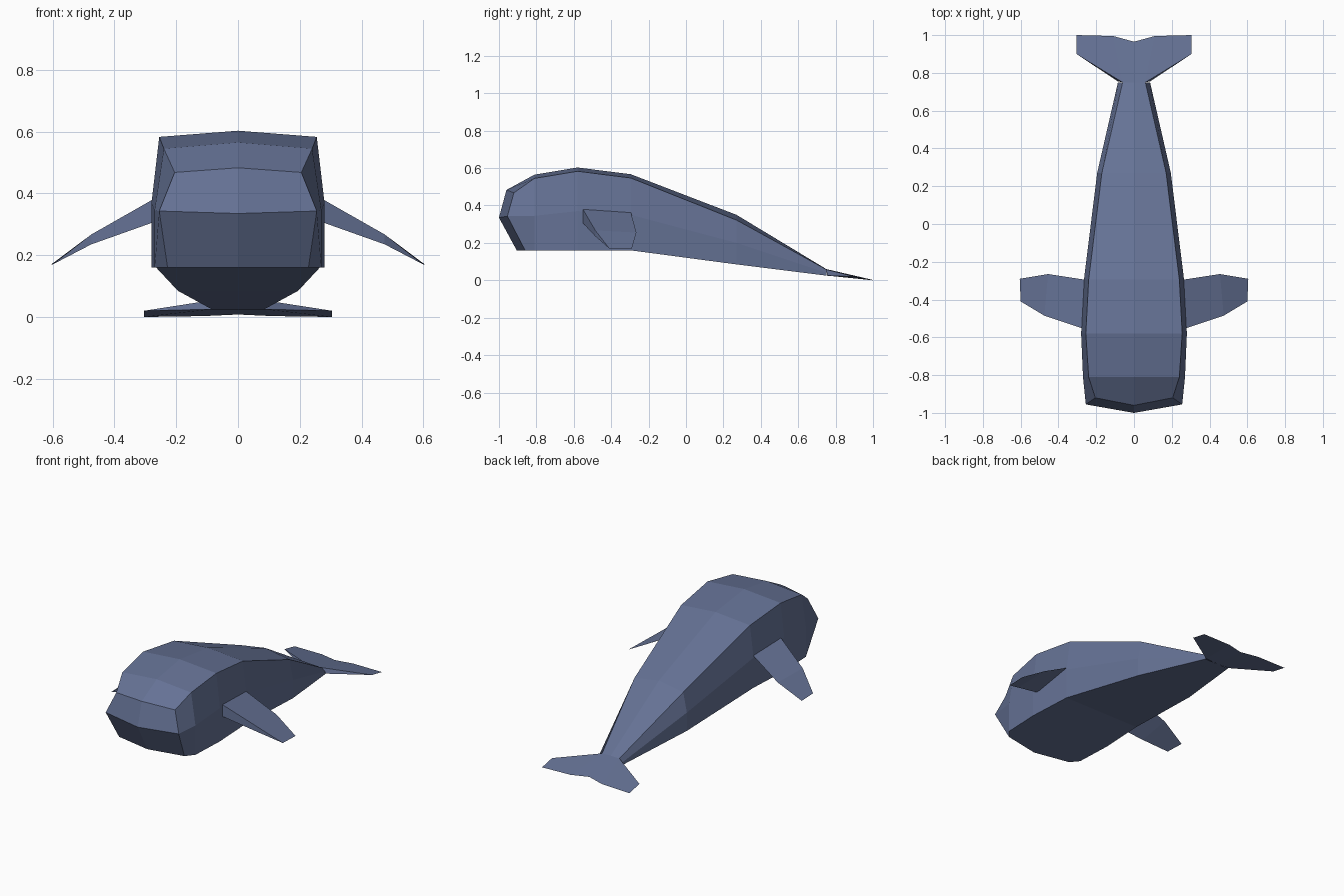
import bpy
import bmesh

cube = bpy.data.objects.get("Cube")
if cube:
    bpy.data.objects.remove(cube)

# Single skin colour
skin = bpy.data.materials.new("slate_blue_skin")
skin.use_nodes = True
colour = (0.13, 0.168, 0.3, 1)
skin.diffuse_color = colour
skin.node_tree.nodes["Principled BSDF"].inputs["Base Color"].default_value = colour


def mirrored_part(name, points, faces, merge=True):
    """Build the left half from named points and mirror it across x."""
    bm = bmesh.new()
    verts = {key: bm.verts.new(co) for key, co in points.items()}
    for face in faces:
        bm.faces.new([verts[key] for key in face])
    bmesh.ops.recalc_face_normals(bm, faces=bm.faces)
    mesh = bpy.data.meshes.new(name)
    bm.to_mesh(mesh)
    bm.free()
    mesh.materials.append(skin)
    obj = bpy.data.objects.new(name, mesh)
    bpy.context.collection.objects.link(obj)
    mirror = obj.modifiers.new("mirror", "MIRROR")
    mirror.use_mirror_merge = merge
    mirror.merge_threshold = 0.001
    return obj


# Body: half sections ordered back ridge, shoulder, flank, belly edge, keel
sections = [
    # y, ridge z, shoulder x z, flank x z, belly x z
    (-0.81, 0.565, 0.24, 0.545, 0.27, 0.345, 0.27, 0.16),
    (-0.58, 0.603, 0.255, 0.583, 0.28, 0.37, 0.28, 0.16),
    (-0.295, 0.567, 0.24, 0.547, 0.265, 0.35, 0.265, 0.16),
    (0.27, 0.35, 0.17, 0.322, 0.195, 0.2, 0.195, 0.085),
    (0.75, 0.06, 0.06, 0.058, 0.082, 0.04, 0.085, 0.025),
]
rings = [[(0, -0.96, 0.483), (0.205, -0.92, 0.468), (0.255, -0.955, 0.343),
          (0.228, -0.86, 0.16), (0, -0.905, 0.16)]]
for y, ridge, sx, sz, fx, fz, bx, bz in sections:
    rings.append([(0, y, ridge), (sx, y, sz), (fx, y, fz), (bx, y, bz), (0, y, bz)])

body_points = {(i, j): co for i, ring in enumerate(rings) for j, co in enumerate(ring)}
body_points["snout"] = (0, -1, 0.335)
body_faces = [[(i, j), (i + 1, j), (i + 1, j + 1), (i, j + 1)]
              for i in range(len(rings) - 1) for j in range(4)]
body_faces += [[(0, 0), (0, 1), (0, 2), "snout"], ["snout", (0, 2), (0, 3), (0, 4)]]
mirrored_part("body", body_points, body_faces)

# Tail fluke: thick at the root, sharp along the tips and trailing edge
fluke_points = {
    "ridge": (0, 0.75, 0.06),
    "shoulder": (0.06, 0.75, 0.058),
    "side": (0.085, 0.755, 0.025),
    "keel": (0, 0.75, 0.025),
    "lead": (0.305, 0.9, 0.02),
    "tip": (0.305, 1, 0),
    "trail": (0.11, 0.995, 0.003),
    "notch": (0, 0.965, 0.008),
}
fluke_faces = [
    ["ridge", "shoulder", "trail", "notch"],
    ["shoulder", "lead", "tip", "trail"],
    ["shoulder", "side", "lead"],
    ["keel", "notch", "trail", "side"],
    ["side", "trail", "tip", "lead"],
]
mirrored_part("tail_fluke", fluke_points, fluke_faces)

# Flippers: wedge section with a thick leading edge and thin trailing edge
flipper_points = {
    "root_top": (0.25, -0.56, 0.395),
    "root_low": (0.25, -0.56, 0.315),
    "root_back": (0.24, -0.298, 0.375),
    "mid_top": (0.475, -0.485, 0.267),
    "mid_low": (0.475, -0.485, 0.235),
    "mid_back": (0.455, -0.265, 0.255),
    "tip_front": (0.6, -0.41, 0.17),
    "tip_back": (0.605, -0.29, 0.17),
}
flipper_faces = [["root_top", "root_low", "root_back"],
                 ["root_top", "root_low", "mid_low", "mid_top"],
                 ["mid_top", "mid_low", "tip_front"]]
for level in ("top", "low"):
    root, mid = "root_" + level, "mid_" + level
    flipper_faces.append([root, mid, "mid_back", "root_back"])
    flipper_faces.append([mid, "tip_front", "tip_back", "mid_back"])
mirrored_part("flippers", flipper_points, flipper_faces, merge=False)
